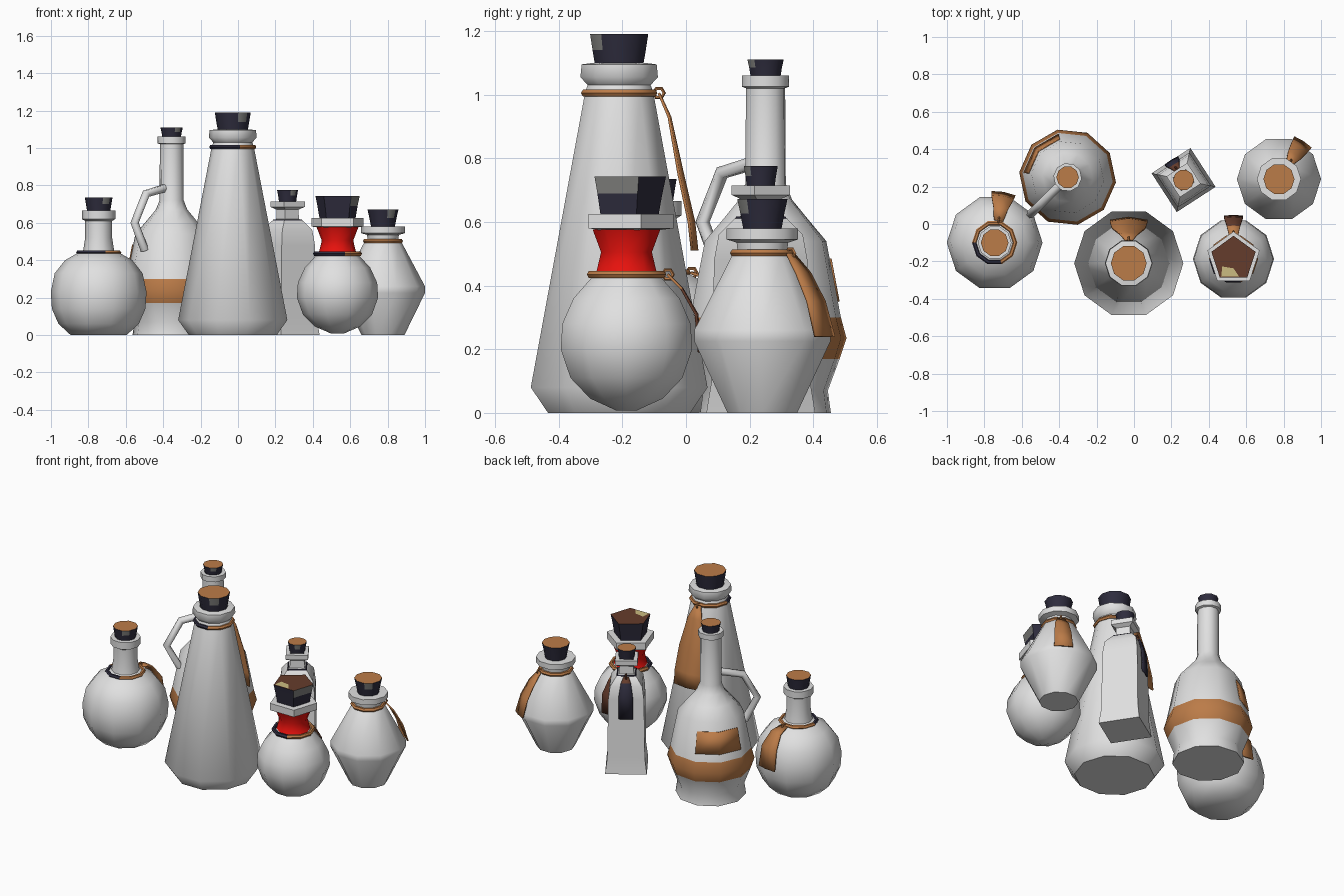
import bpy, bmesh, math
from mathutils import Vector

if "Cube" in bpy.data.objects:
    bpy.data.objects.remove(bpy.data.objects["Cube"])

def mat(name, r, g, b):
    m = bpy.data.materials.new(name)
    m.diffuse_color = (r, g, b, 1)
    m.use_nodes = True
    m.node_tree.nodes["Principled BSDF"].inputs["Base Color"].default_value = m.diffuse_color
    return m

WHITE = mat("white_glass", .75, .75, .75)
TAN = mat("tan_leather", .50, .20, .065)
NAVY = mat("navy_dark", .028, .026, .048)
RED = mat("red_neck", .80, .006, .004)
BROWN = mat("dark_brown", .13, .045, .025)
GREY = mat("grey_patch", .22, .22, .21)
CREAM = mat("cream_patch", .60, .50, .22)

def finish(name, bm, mats, smooth=50):
    bmesh.ops.recalc_face_normals(bm, faces=bm.faces)
    me = bpy.data.meshes.new(name)
    bm.to_mesh(me)
    bm.free()
    for m in mats:
        me.materials.append(m)
    for p in me.polygons:
        p.use_smooth = True
    me.set_sharp_from_angle(angle=math.radians(smooth))
    ob = bpy.data.objects.new(name, me)
    bpy.context.collection.objects.link(ob)
    return ob

def lathe(name, c, prof, n=10, rot=0, mats=(WHITE,), rule=None, smooth=50):
    """Spin a (radius, height) profile; rule(angle, z, segment) gives the colour slot."""
    bm = bmesh.new()
    rings = []
    for r, z in prof:
        ring = []
        for i in range(n):
            a = math.radians(rot) + math.tau * i / n
            ring.append(bm.verts.new((c[0] + r * math.cos(a), c[1] + r * math.sin(a), z)))
        rings.append(ring)
    for s in range(len(prof) - 1):
        for i in range(n):
            j = (i + 1) % n
            f = bm.faces.new((rings[s][i], rings[s][j], rings[s + 1][j], rings[s + 1][i]))
            if rule:
                f.material_index = rule((rot + 360 * (i + .5) / n) % 360, (prof[s][1] + prof[s + 1][1]) / 2, s)
    bm.faces.new(rings[0])
    top = bm.faces.new(rings[-1])
    if rule:
        top.material_index = rule(0, prof[-1][1], len(prof) - 1)
    return finish(name, bm, mats, smooth)

def cork(name, c, r0, r1, z0, z1):
    # dark sides, a grey patch on the front right, tan top
    def rule(a, z, s):
        if s == 2:
            return 0
        return 2 if s == 1 and 270 < a < 320 else 1
    rm, zm = (r0 + r1) / 2, (z0 + z1) / 2
    lathe(name, c, [(r0 * .9, z0 - .04), (rm, zm), (r1, z1)], 10, 0, (TAN, NAVY, GREY), rule, 40)

def cord(name, c, r, z, thick=.013, n=10, rot=0, dark=(170, 285)):
    # ring of cord round the neck, dark on the front left
    bm = bmesh.new()
    rings = []
    for i in range(n):
        a = math.radians(rot) + math.tau * i / n
        rings.append([bm.verts.new((c[0] + (r + thick * math.cos(b)) * math.cos(a),
                                    c[1] + (r + thick * math.cos(b)) * math.sin(a),
                                    z + thick * math.sin(b)))
                      for b in [math.tau * k / 6 for k in range(6)]])
    for i in range(n):
        for k in range(6):
            j, l = (i + 1) % n, (k + 1) % 6
            f = bm.faces.new((rings[i][k], rings[j][k], rings[j][l], rings[i][l]))
            f.material_index = int(dark[0] < (rot + 360 * (i + .5) / n) % 360 < dark[1])
    finish(name, bm, (TAN, NAVY))

def tag(name, c, ang, pts, mats=(TAN,), dark_from=99):
    """Hanging tag: pts are (radius, height, width), bowed round the bottle."""
    a = math.radians(ang)
    out, side = Vector((math.cos(a), math.sin(a), 0)), Vector((-math.sin(a), math.cos(a), 0))
    bm = bmesh.new()
    rows = []
    for r, z, w in pts:
        o = Vector((c[0], c[1], z))
        rows.append([bm.verts.new(o + out * (r - (abs(t) * w) ** 2 * 1.6) + side * t * w) for t in (-.5, 0, .5)])
    for i in range(len(rows) - 1):
        for k in range(2):
            f = bm.faces.new((rows[i][k], rows[i][k + 1], rows[i + 1][k + 1], rows[i + 1][k]))
            f.material_index = int(i >= dark_from)
    ob = finish(name, bm, mats)
    m = ob.modifiers.new("thickness", 'SOLIDIFY')
    m.thickness = .008
    m.offset = 0
    # knot where the tag meets the cord
    r, z, w = pts[0]
    p = Vector((c[0], c[1], z)) + out * r
    bpy.ops.mesh.primitive_torus_add(location=p, rotation=(math.pi / 2, 0, a), major_radius=.016,
                                     minor_radius=.006, major_segments=6, minor_segments=5)
    bpy.context.object.name = name + "_knot"
    bpy.context.object.data.materials.append(mats[0])

# --- round flask, left
c = (-.745, -.10)
lathe("round_flask", c, [(.15, 0), (.215, .06), (.25, .14), (.256, .23), (.235, .33), (.18, .40), (.11, .44),
      (.083, .45), (.072, .52), (.072, .61), (.09, .62), (.09, .665), (.062, .665), (.06, .62)])
cork("round_flask_cork", c, .062, .074, .665, .735)
cord("round_flask_cord", c, .108, .44)
tag("round_flask_tag", c, 80, [(.12, .44, .05), (.19, .42, .08), (.25, .34, .12), (.272, .21, .13)])

# --- jug with band, label and handle
c = (-.355, .25)
lathe("jug", c, [(.21, 0), (.20, .07), (.238, .17), (.26, .235), (.242, .30), (.195, .54), (.135, .61),
      (.085, .67), (.065, .72), (.063, 1.02), (.076, 1.025), (.076, 1.06), (.052, 1.06), (.05, 1.0)],
      rot=30, mats=(WHITE, TAN), rule=lambda a, z, s: int(s in (2, 3)))
cork("jug_cork", c, .048, .06, 1.06, 1.11)
bm = bmesh.new()
cols = []
for d in (102, 138, 174):
    a = math.radians(d)
    cols.append([bm.verts.new((c[0] + r * math.cos(a), c[1] + r * math.sin(a), z)) for r, z in ((.238, .35), (.212, .485))])
for p, q in zip(cols, cols[1:]):
    bm.faces.new((p[0], p[1], q[1], q[0]))
finish("jug_label", bm, (TAN,)).modifiers.new("thickness", 'SOLIDIFY').thickness = .006
cu = bpy.data.curves.new("jug_handle", 'CURVE')
cu.dimensions = '3D'
cu.bevel_depth = .023
cu.bevel_resolution = 1
cu.use_fill_caps = True
sp = cu.splines.new('POLY')
path = [(.03, .79), (.19, .755), (.275, .60), (.20, .455)]
sp.points.add(len(path) - 1)
for p, (d, z) in zip(sp.points, path):
    p.co = (c[0] - d * .72, c[1] - d * .72, z, 1)
cu.materials.append(WHITE)
handle = bpy.data.objects.new("jug_handle", cu)
bpy.context.collection.objects.link(handle)
bpy.ops.object.select_all(action='DESELECT')
handle.select_set(True)
bpy.context.view_layer.objects.active = handle
bpy.ops.object.convert(target='MESH')

# --- tall cone flask
c = (-.028, -.21)
lathe("cone_flask", c, [(.235, 0), (.292, .08), (.112, 1.01), (.104, 1.03), (.128, 1.055), (.124, 1.095),
      (.085, 1.10), (.08, 1.04)])
cork("cone_flask_cork", c, .08, .096, 1.09, 1.19)
cord("cone_flask_cord", c, .113, 1.005)
tag("cone_flask_tag", c, 90, [(.125, 1.005, .04), (.16, .93, .10), (.20, .75, .18), (.235, .60, .20), (.245, .51, .20)])

# --- square bottle
c = (.265, .235)
lathe("square_bottle", c, [(.175, 0), (.158, .10), (.15, .48), (.135, .56), (.085, .61), (.062, .62), (.06, .67),
      (.094, .685), (.094, .715), (.058, .715), (.055, .68)], n=4, rot=-12, smooth=35)
cork("square_bottle_cork", c, .045, .056, .715, .775)
cord("square_bottle_cord", c, .075, .61, .008, 4, -12, (-1, 361))
tag("square_bottle_tag", c, 122, [(.065, .61, .03), (.095, .58, .06), (.118, .50, .085), (.123, .36, .085)], (BROWN, NAVY), 1)

# --- red-necked flask with five-sided stopper
c = (.532, -.187)
lathe("red_neck_flask", c, [(.035, .008), (.12, .045), (.185, .11), (.217, .20), (.212, .28), (.175, .36), (.115, .425),
      (.10, .44), (.084, .505), (.112, .577)], mats=(WHITE, RED), rule=lambda a, z, s: int(s >= 7))
lathe("red_neck_flask_rim", c, [(.11, .575), (.147, .58), (.147, .625), (.10, .625), (.09, .60)], 5, 90)
lathe("red_neck_flask_stopper", c, [(.095, .59), (.113, .69), (.124, .742)], 5, 90, (NAVY, GREY, BROWN),
      lambda a, z, s: 2 if s == 2 else int(s == 1 and 280 < a < 350), 30)
# cream corner on the stopper top
bm = bmesh.new()
bm.faces.new([bm.verts.new((c[0] + x, c[1] + y, .744)) for x, y in ((-.066, -.095), (.03, -.095), (0, -.05), (-.06, -.04))])
finish("stopper_patch", bm, (CREAM,))
cord("red_neck_flask_cord", c, .118, .435)
tag("red_neck_flask_tag", c, 90, [(.13, .435, .05), (.175, .39, .07), (.222, .31, .10), (.232, .19, .10)], (TAN, BROWN), 1)

# --- diamond bottle, right
c = (.775, .24)
lathe("diamond_bottle", c, [(.115, 0), (.225, .225), (.225, .26), (.10, .495), (.082, .51), (.085, .535), (.118, .545),
      (.118, .58), (.066, .58), (.06, .53)])
cork("diamond_bottle_cork", c, .062, .083, .58, .672)
cord("diamond_bottle_cord", c, .094, .502, dark=(-2, -1))
tag("diamond_bottle_tag", c, 57, [(.105, .50, .04), (.155, .44, .08), (.205, .35, .10), (.238, .24, .11)])
